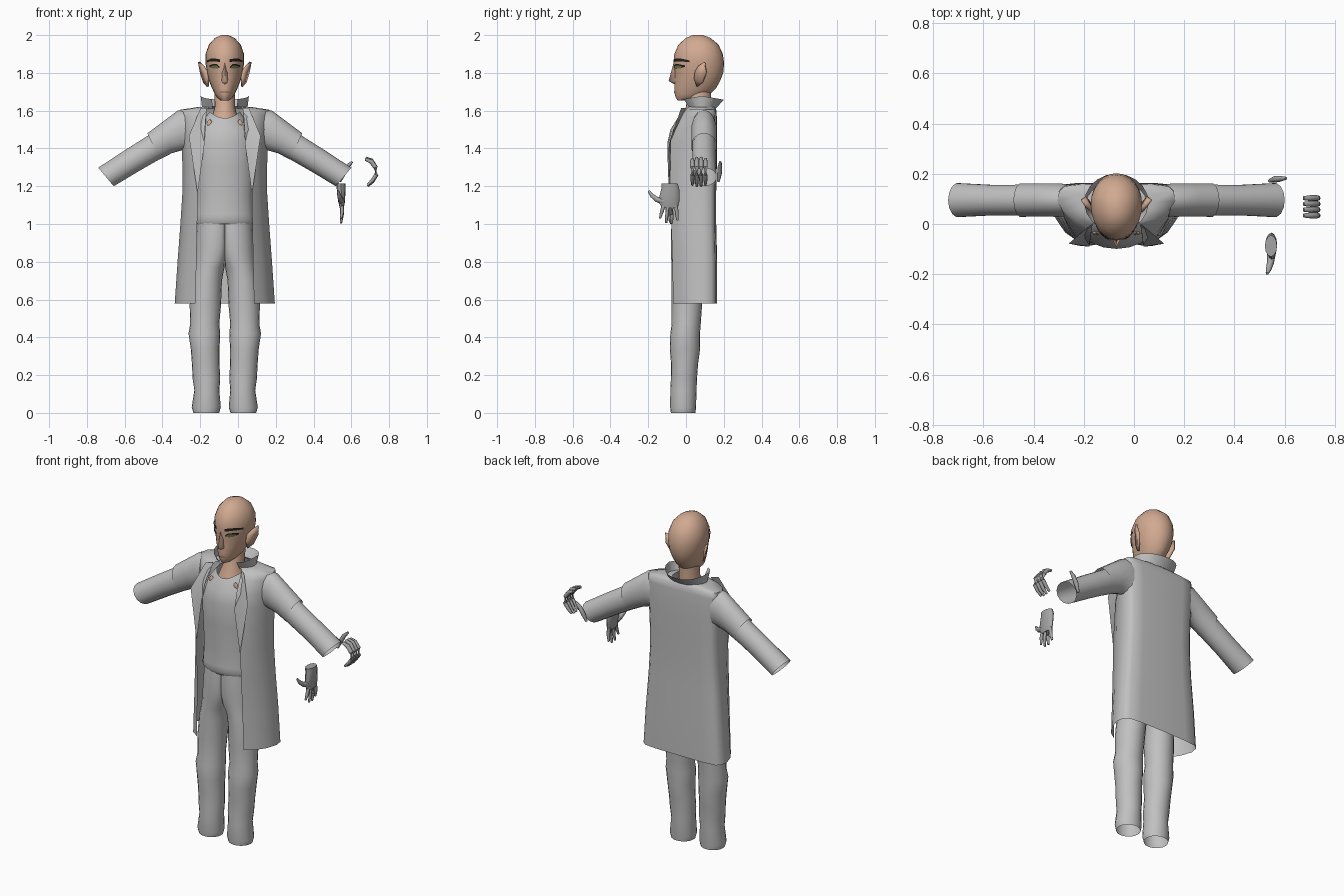
import bpy, bmesh, math
from mathutils import Vector

CX = -0.07  # the figure's own mirror line


def mat(name, r, g, b):
    m = bpy.data.materials.new(name)
    m.diffuse_color = (r, g, b, 1)
    return m


SKIN = mat("skin", 0.64, 0.40, 0.285)
CLOTH = mat("grey_cloth", 0.53, 0.53, 0.53)
GLOVE = mat("hand_grey", 0.37, 0.37, 0.37)
DARK = mat("brow_black", 0.015, 0.012, 0.01)
EYE = mat("eye_green", 0.16, 0.20, 0.07)
LIP = mat("lip_brown", 0.25, 0.11, 0.08)


def make(name, verts, faces, material, x=CX, angle=50, thick=0):
    bm = bmesh.new()
    vs = [bm.verts.new(v) for v in verts]
    for f in faces:
        bm.faces.new([vs[i] for i in f])
    bmesh.ops.recalc_face_normals(bm, faces=bm.faces)
    me = bpy.data.meshes.new(name)
    bm.to_mesh(me)
    bm.free()
    me.materials.append(material)
    ob = bpy.data.objects.new(name, me)
    ob.location.x = x
    bpy.context.collection.objects.link(ob)
    if thick:
        mod = ob.modifiers.new("thickness", "SOLIDIFY")
        mod.thickness, mod.offset = thick, 0
    bpy.ops.object.select_all(action="DESELECT")
    ob.select_set(True)
    bpy.context.view_layer.objects.active = ob
    bpy.ops.object.shade_smooth_by_angle(angle=math.radians(angle))
    return ob


def loft(name, rings, material, closed=True, caps=(False, False), **kw):
    n = len(rings[0])
    faces = [(i * n + j, i * n + (j + 1) % n, (i + 1) * n + (j + 1) % n, (i + 1) * n + j)
             for i in range(len(rings) - 1) for j in range(n if closed else n - 1)]
    if caps[0]:
        faces.append(tuple(range(n)))
    if caps[1]:
        faces.append(tuple(range((len(rings) - 1) * n, len(rings) * n)))
    return make(name, [p for r in rings for p in r], faces, material, **kw)


def oval(z, hw, yf, yb, cx=0, n=20, mid=0.5):
    """Horizontal ring from half width, front y and back y."""
    yc = yf + (yb - yf) * mid
    pts = []
    for k in range(n):
        a = 2 * math.pi * k / n
        c = math.cos(a)
        pts.append((cx + hw * math.sin(a), yc - c * ((yc - yf) if c > 0 else (yb - yc)), z))
    return pts


def tube(name, path, radii, material, x=0, n=8):
    path = [Vector(p) for p in path]
    rings = []
    for i, p in enumerate(path):
        d = path[min(i + 1, len(path) - 1)] - path[max(i - 1, 0)]
        q = d.to_track_quat("Z", "Y")
        rings.append([p + q @ Vector((radii[i] * math.cos(2 * math.pi * k / n),
                                      radii[i] * math.sin(2 * math.pi * k / n), 0)) for k in range(n)])
    return loft(name, rings, material, caps=(True, True), x=x)


# Head and neck
HEAD = [(1.655, 0.022, -0.045, 0.03), (1.67, 0.040, -0.055, 0.08), (1.69, 0.054, -0.060, 0.13),
        (1.72, 0.068, -0.062, 0.16), (1.76, 0.084, -0.060, 0.182), (1.80, 0.094, -0.060, 0.197),
        (1.85, 0.102, -0.066, 0.202), (1.90, 0.102, -0.062, 0.195), (1.95, 0.084, -0.040, 0.172),
        (1.985, 0.052, 0.0, 0.13), (2.0, 0.018, 0.035, 0.09)]
loft("head", [oval(*r, n=24, mid=0.55) for r in HEAD], SKIN, caps=(True, True))
loft("neck", [oval(1.50, 0.09, -0.04, 0.12), oval(1.57, 0.068, -0.03, 0.13),
              oval(1.62, 0.054, 0.0, 0.13), oval(1.74, 0.055, 0.01, 0.135)], SKIN)
make("nose", [(0, -0.064, 1.86), (0, -0.092, 1.757), (0.019, -0.055, 1.752), (-0.019, -0.055, 1.752),
              (0, -0.058, 1.738), (0.011, -0.059, 1.84), (-0.011, -0.059, 1.84)],
     [(0, 1, 2, 5), (0, 6, 3, 1), (1, 4, 2), (1, 3, 4)], SKIN, angle=100)


def face_point(x, z, off):
    """Point on the front of the head, lifted by off."""
    for a, b in zip(HEAD, HEAD[1:]):
        if a[0] <= z <= b[0]:
            t = (z - a[0]) / (b[0] - a[0])
            hw, yf, yb = [a[i] + t * (b[i] - a[i]) for i in (1, 2, 3)]
            yc = yf + (yb - yf) * 0.55
            return (x, yc - (yc - yf) * math.sqrt(max(0, 1 - (x / hw) ** 2)) - off, z)


def face_strip(name, outline, material, off):
    """Thin plate on the face from (x, low z, high z) columns."""
    rows = [[face_point(x, lo + (hi - lo) * k / 2, off) for k in range(3)] for x, lo, hi in outline]
    loft(name, rows, material, closed=False)


face_strip("mouth", [(-0.028, 1.696, 1.699), (-0.012, 1.695, 1.702), (0, 1.695, 1.701),
                     (0.012, 1.695, 1.702), (0.028, 1.696, 1.699)], LIP, 0.004)
for s, side in ((1, "right"), (-1, "left")):
    face_strip(side + "_brow", [(s * 0.026, 1.858, 1.872), (s * 0.05, 1.860, 1.876),
                                (s * 0.075, 1.861, 1.875), (s * 0.094, 1.856, 1.866)], DARK, 0.006)
    face_strip(side + "_eye_lashes", [(s * 0.028, 1.826, 1.832), (s * 0.042, 1.823, 1.846),
                                      (s * 0.063, 1.823, 1.846), (s * 0.082, 1.833, 1.840)], DARK, 0.004)
    face_strip(side + "_eye", [(s * 0.034, 1.826, 1.831), (s * 0.044, 1.822, 1.839),
                               (s * 0.062, 1.822, 1.839), (s * 0.074, 1.831, 1.834)], EYE, 0.006)
    # Pointed flaring ear
    make(side + "_ear", [(s * x, y, z) for x, y, z in
                         [(0.096, 0.05, 1.81), (0.116, 0.068, 1.838), (0.137, 0.098, 1.858),
                          (0.126, 0.108, 1.80), (0.110, 0.088, 1.75), (0.090, 0.06, 1.727),
                          (0.090, 0.045, 1.77)]],
         [(0, 1, 2, 3), (0, 3, 6), (6, 3, 4), (6, 4, 5)], SKIN, angle=80, thick=0.012)
    # Skin showing at the collar bone
    loft(side + "_collar_bone", [[(s * 0.08 + 0.015 * c * math.cos(a), -0.036 + 0.009 * c * math.sin(a),
                                   1.53 + 0.023 * math.sin(b)) for a in [k * math.pi / 4 for k in range(8)]]
                                 for b in (-1.4, -0.7, 0, 0.7, 1.4) for c in (math.cos(b),)], SKIN)

# Shirt with a scooped neckline
SHIRT = [(1.0, 0.152, -0.083, 0.11), (1.02, 0.158, -0.094, 0.115), (1.05, 0.154, -0.092, 0.115),
         (1.15, 0.15, -0.09, 0.12), (1.3, 0.158, -0.096, 0.13), (1.43, 0.165, -0.099, 0.14),
         (1.5, 0.15, -0.082, 0.14), (1.56, 0.08, -0.045, 0.13)]
rings = [oval(*r) for r in SHIRT]
rings[-1] = [(x, y, z + 0.035 * (x / 0.08) ** 2) for x, y, z in rings[-1]]
loft("shirt", rings, CLOTH)

# Trouser halves, clamped at the middle so they meet as a seat
# z, half width, front y, back y, centre offset
LEG = [(0.0, 0.068, -0.08, 0.05, 0.098), (0.03, 0.077, -0.084, 0.053, 0.098),
       (0.12, 0.066, -0.083, 0.056, 0.095), (0.18, 0.073, -0.08, 0.058, 0.097),
       (0.26, 0.073, -0.079, 0.064, 0.101), (0.34, 0.076, -0.086, 0.075, 0.104),
       (0.42, 0.084, -0.083, 0.074, 0.108), (0.47, 0.077, -0.076, 0.078, 0.106),
       (0.57, 0.083, -0.076, 0.085, 0.103), (0.70, 0.080, -0.076, 0.10, 0.095),
       (0.77, 0.080, -0.076, 0.11, 0.082), (0.81, 0.092, -0.078, 0.115, 0.066),
       (0.87, 0.10, -0.08, 0.115, 0.055), (0.94, 0.102, -0.08, 0.112, 0.048),
       (1.01, 0.102, -0.076, 0.105, 0.043)]
for s, side in ((1, "right"), (-1, "left")):
    loft(side + "_trouser_leg", [[(s * max(x, 0), y, z) for x, y, z in oval(z, hw, f, b, c, 20)]
                                 for z, hw, f, b, c in LEG], CLOTH)

# Long open coat: z, front edge x, front y, half width, back y
COAT = [(0.58, 0.155, -0.068, 0.265, 0.165), (0.8, 0.15, -0.072, 0.25, 0.165),
        (1.0, 0.146, -0.078, 0.235, 0.16), (1.17, 0.143, -0.085, 0.224, 0.16),
        (1.3, 0.125, -0.087, 0.224, 0.163), (1.42, 0.11, -0.087, 0.228, 0.165),
        (1.5, 0.105, -0.068, 0.232, 0.165), (1.57, 0.10, -0.03, 0.235, 0.163),
        (1.605, 0.095, 0.0, 0.235, 0.16), (1.618, 0.085, 0.01, 0.15, 0.15), (1.622, 0.065, 0.02, 0.085, 0.135)]
rows = []
for z, xe, yf, hw, yb in COAT:
    d = 0.09 - yf
    half = [(xe, yf), (xe * 0.55 + hw * 0.45, yf + 0.22 * d), (xe * 0.2 + hw * 0.8, yf + 0.58 * d), (hw, 0.09),
            (hw * 0.97, yb - 0.03), (hw * 0.88, yb - 0.01), (hw * 0.6, yb - 0.002)]
    rows.append([(-x, y, z) for x, y in half] + [(0, yb, z)] + [(x, y, z) for x, y in reversed(half)])
loft("coat_body", rows, CLOTH, closed=False, angle=75)

# Standing collar that leans out at the back
angles = [math.radians(-58 + 296 * k / 16) for k in range(17)]
loft("coat_collar", [[(rx * math.cos(a), 0.085 + ry * math.sin(a), z - dz * abs(math.sin(a))) for a in angles]
                     for rx, ry, z, dz in ((0.12, 0.074, 1.612, 0.0), (0.128, 0.115, 1.678, 0.02))],
     CLOTH, closed=False)

# Sleeves: top x, top z, bottom x, bottom z, half depth
UPPER = [(0.20, 1.61, 0.20, 1.38, 0.066), (0.25, 1.60, 0.22, 1.392, 0.068),
         (0.33, 1.54, 0.28, 1.375, 0.067), (0.41, 1.48, 0.345, 1.342, 0.068)]
LOWER = [(0.36, 1.497, 0.31, 1.362, 0.060), (0.40, 1.472, 0.35, 1.340, 0.063),
         (0.53, 1.39, 0.46, 1.277, 0.062), (0.67, 1.298, 0.588, 1.2, 0.069)]
for s, side in ((1, "right"), (-1, "left")):
    for label, table in (("upper_sleeve", UPPER), ("lower_sleeve", LOWER)):
        loft(f"{side}_{label}", [[(s * ((tx + bx) / 2 + (tx - bx) / 2 * math.cos(a)), 0.095 + hy * math.sin(a),
                                   (tz + bz) / 2 + (tz - bz) / 2 * math.cos(a))
                                  for a in [k * math.pi / 7 for k in range(14)]]
                                 for tx, tz, bx, bz, hy in table], CLOTH)
    # Folded lapel standing off the front edge
    make(side + "_lapel", [(s * x, y, z) for x, y, z in
                           [(0.144, -0.087, 1.16), (0.19, -0.078, 1.465), (0.128, -0.025, 1.615),
                            (0.095, 0.0, 1.615), (0.108, -0.09, 1.42)]],
         [(0, 1, 4), (1, 2, 3, 4)], CLOTH, angle=60)

# Curled fingers and thumb beyond the right cuff
for i, y in enumerate((0.034, 0.057, 0.080, 0.103)):
    d = 0.006 * abs(i - 1.5)
    tube(f"curled_finger_{i + 1}", [(0.675, y, 1.352 - d), (0.705, y, 1.34 - d), (0.728, y, 1.30),
                                    (0.732, y, 1.26), (0.712, y, 1.222 + d), (0.686, y, 1.197 + d)],
         [0.008, 0.012, 0.012, 0.011, 0.010, 0.006], GLOVE)
tube("loose_thumb", [(0.54, 0.172, 1.225), (0.56, 0.178, 1.27), (0.58, 0.18, 1.305), (0.605, 0.182, 1.33)],
     [0.007, 0.013, 0.012, 0.006], GLOVE)

# Second hand, hanging in front of the right cuff
PALM = [(1.085, 0.011, -0.125, -0.045, 0.549), (1.11, 0.016, -0.142, -0.036, 0.549),
        (1.15, 0.020, -0.14, -0.034, 0.548), (1.19, 0.024, -0.13, -0.036, 0.546),
        (1.215, 0.024, -0.13, -0.045, 0.545)]
loft("palm", [oval(z, hw, f, b, c, 12) for z, hw, f, b, c in PALM], GLOVE, caps=(True, True), x=0)
for i, (y0, y1, z1) in enumerate(((-0.118, -0.138, 1.03), (-0.096, -0.105, 1.005),
                                  (-0.074, -0.075, 1.003), (-0.053, -0.045, 1.02))):
    tube(f"hanging_finger_{i + 1}", [(0.549, y0, 1.10), (0.551, (y0 + y1) / 2, (1.10 + z1) / 2), (0.545, y1, z1)],
         [0.011, 0.010, 0.006], GLOVE)
tube("hanging_thumb", [(0.547, -0.115, 1.12), (0.543, -0.155, 1.13), (0.536, -0.18, 1.15), (0.53, -0.197, 1.175)],
     [0.018, 0.014, 0.011, 0.006], GLOVE)
